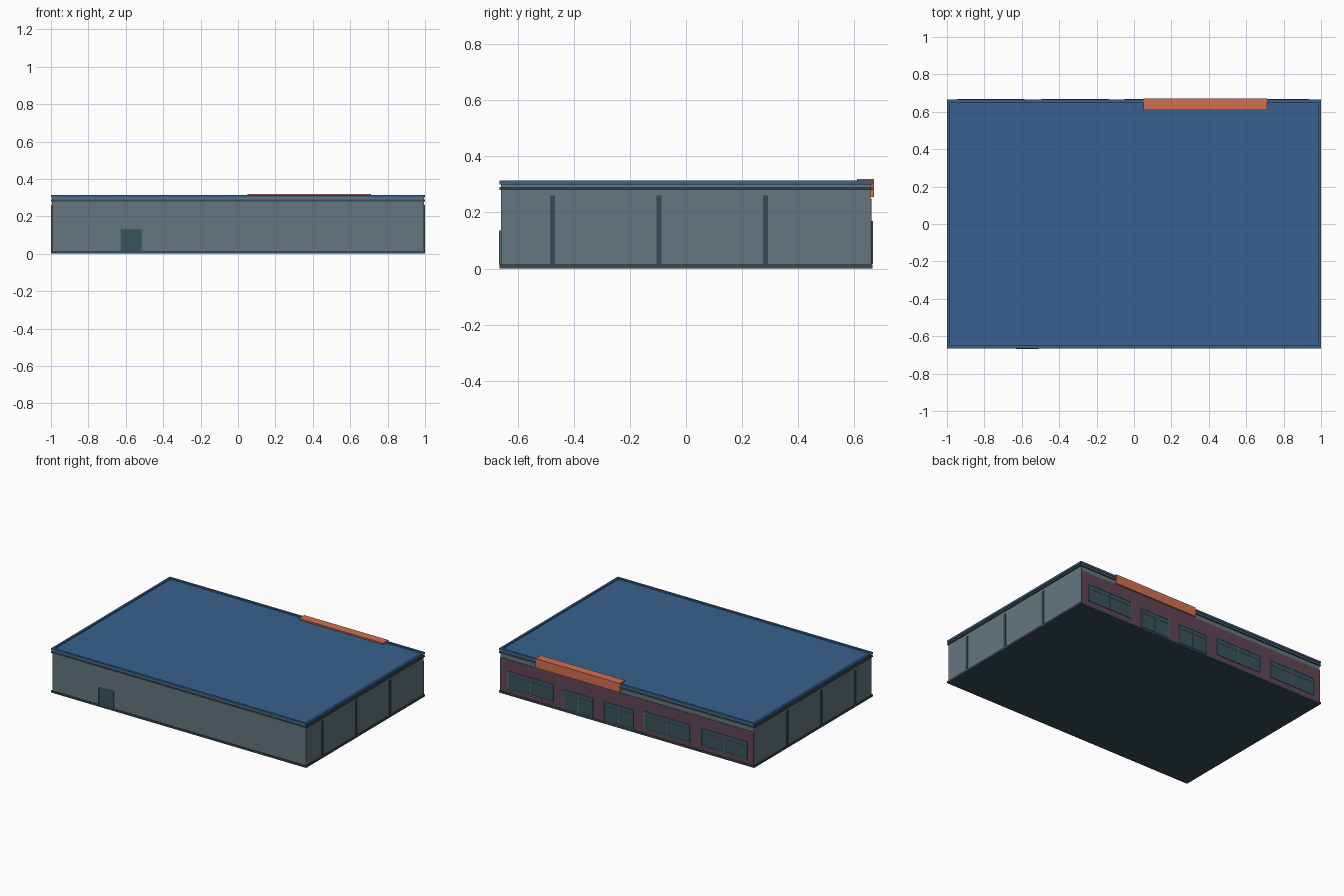
import bpy, bmesh

if "Cube" in bpy.data.objects:
    bpy.data.objects.remove(bpy.data.objects["Cube"])


def mat(name, rgb):
    m = bpy.data.materials.new(name)
    m.diffuse_color = (*rgb, 1)
    m.use_nodes = True
    m.node_tree.nodes["Principled BSDF"].inputs["Base Color"].default_value = m.diffuse_color
    return m


WALL = mat("wall_grey", (0.13, 0.18, 0.21))
TRIM = mat("dark_trim", (0.04, 0.07, 0.09))
BLUE = mat("roof_blue", (0.04, 0.12, 0.27))
BRICK = mat("brick", (0.12, 0.06, 0.09))
GLASS = mat("glass", (0.04, 0.09, 0.10))
FRAME = mat("frame_grey", (0.10, 0.15, 0.17))
ORANGE = mat("orange", (0.65, 0.16, 0.08))


def add_box(bm, x0, x1, y0, y1, z0, z1):
    v = [bm.verts.new((x, y, z)) for x in (x0, x1) for y in (y0, y1) for z in (z0, z1)]
    for f in ((0, 1, 3, 2), (4, 6, 7, 5), (0, 4, 5, 1), (2, 3, 7, 6), (0, 2, 6, 4), (1, 5, 7, 3)):
        bm.faces.new([v[i] for i in f])


def finish(name, bm, material):
    bmesh.ops.recalc_face_normals(bm, faces=bm.faces)
    me = bpy.data.meshes.new(name)
    bm.to_mesh(me)
    bm.free()
    me.materials.append(material)
    ob = bpy.data.objects.new(name, me)
    bpy.context.collection.objects.link(ob)
    return ob


def boxes(name, material, *dims):
    bm = bmesh.new()
    for d in dims:
        add_box(bm, *d)
    return finish(name, bm, material)


# Stacked body: plinth, walls, cornice lip, recessed band
boxes("plinth", TRIM, (-1, 1, -0.665, 0.665, 0, 0.014))
boxes("walls", WALL, (-0.994, 0.994, -0.66, 0.658, 0.014, 0.28))
boxes("cornice_lip", TRIM, (-1, 1, -0.665, 0.665, 0.28, 0.29))
boxes("recessed_band", WALL, (-0.994, 0.994, -0.66, 0.66, 0.29, 0.30))

# Roof slab with an inset, sunken deck inside the parapet
bm = bmesh.new()
add_box(bm, -1, 1, -0.665, 0.665, 0.30, 0.314)
bmesh.ops.recalc_face_normals(bm, faces=bm.faces)
top = [f for f in bm.faces if f.normal.z > 0.9]
bmesh.ops.inset_individual(bm, faces=top, thickness=0.022)
deck = [v for v in top[0].verts]
rim = bmesh.ops.extrude_discrete_faces(bm, faces=top)["faces"][0]
bmesh.ops.translate(bm, vec=(0, 0, -0.009), verts=rim.verts)
bmesh.ops.remove_doubles(bm, verts=bm.verts, dist=1e-5)
finish("roof", bm, BLUE)

# Downspouts on both short sides
boxes("downspouts", TRIM, *[
    (min(s * 0.993, s * 0.999), max(s * 0.993, s * 0.999), y - 0.009, y + 0.009, 0.014, 0.26)
    for s in (-1, 1) for y in (-0.475, -0.096, 0.283)])

# Brick facing on the back
boxes("brick_facade", BRICK, (-0.994, 0.994, 0.655, 0.661, 0.014, 0.25))


def glazing(name, x0, x1, z0, z1, split):
    """Two-pane unit with a frame, centre mullion and transom bar."""
    t, y0, y1 = 0.005, 0.660, 0.667
    c = (x0 + x1) / 2
    boxes(name + "_glass", GLASS, (x0, x1, 0.658, 0.664, z0, z1))
    boxes(name + "_frame", FRAME,
          (x0, x0 + t, y0, y1, z0, z1), (x1 - t, x1, y0, y1, z0, z1),
          (c - t / 2, c + t / 2, y0, y1, z0 + t, z1 - t),
          (x0 + t, x1 - t, y0, y1, z0, z0 + t), (x0 + t, x1 - t, y0, y1, z1 - t, z1),
          (x0 + t, c - t / 2, y0, y1 - 0.001, split, split + 0.004),
          (c + t / 2, x1 - t, y0, y1 - 0.001, split, split + 0.004))


# Wide windows, then the two double doors
for i, x in enumerate((-0.765, -0.315, 0.755)):
    glazing(f"window_{i + 1}", x - 0.18, x + 0.18, 0.045, 0.17, 0.135)
for i, x in enumerate((0.065, 0.38)):
    glazing(f"double_door_{i + 1}", x - 0.115, x + 0.115, 0.016, 0.155, 0.122)

# Service door on the front
boxes("front_door", GLASS, (-0.625, -0.515, -0.664, -0.655, 0.014, 0.13))
boxes("front_door_frame", FRAME,
      (-0.63, -0.625, -0.667, -0.655, 0.014, 0.13),
      (-0.515, -0.51, -0.667, -0.655, 0.014, 0.13),
      (-0.63, -0.51, -0.667, -0.655, 0.13, 0.135))

# Orange entrance fascia: L profile hooked over the parapet
profile = [(0.61, 0.310), (0.61, 0.320), (0.670, 0.320), (0.670, 0.255), (0.655, 0.255), (0.655, 0.310)]
bm = bmesh.new()
face = bm.faces.new([bm.verts.new((0.05, y, z)) for y, z in profile])
ext = bmesh.ops.extrude_face_region(bm, geom=[face])["geom"]
bmesh.ops.translate(bm, vec=(0.66, 0, 0), verts=[g for g in ext if isinstance(g, bmesh.types.BMVert)])
finish("entrance_fascia", bm, ORANGE)
